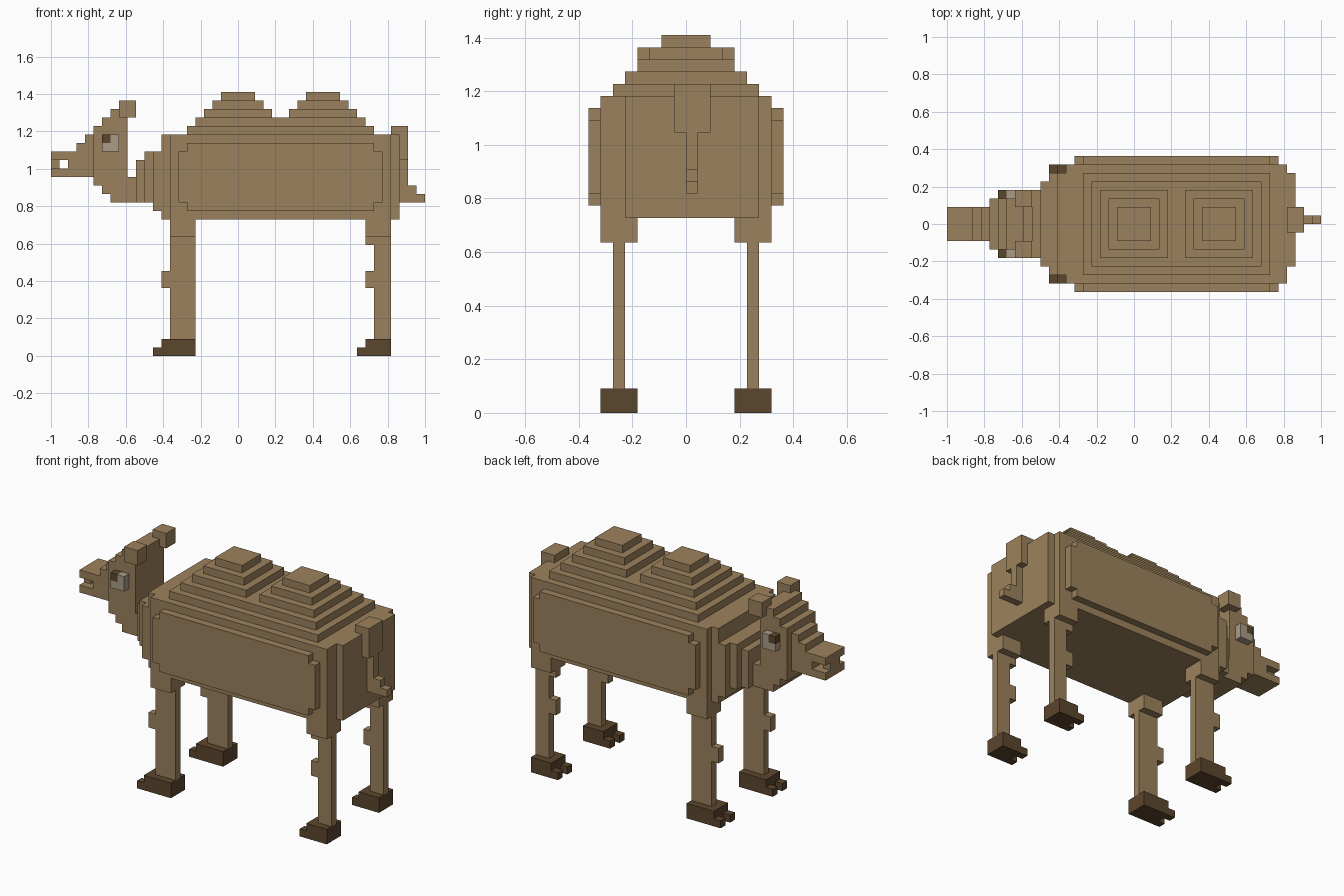
import bpy, bmesh

if "Cube" in bpy.data.objects:
    bpy.data.objects.remove(bpy.data.objects["Cube"])

U = 1 / 22  # one block of the grid


def material(name, rgb):
    m = bpy.data.materials.new(name)
    m.diffuse_color = (*rgb, 1)
    m.use_nodes = True
    m.node_tree.nodes["Principled BSDF"].inputs["Base Color"].default_value = m.diffuse_color
    return m


TAN = material("tan fur", (0.335, 0.222, 0.110))
DARK = material("dark brown", (0.105, 0.061, 0.026))
GREY = material("eye grey", (0.40, 0.33, 0.25))


def part(name, mat, boxes, mirror=False):
    """Blocky part from boxes (x0, x1, y0, y1, z0, z1) in grid units."""
    bm = bmesh.new()
    for x0, x1, y0, y1, z0, z1 in boxes:
        for s in ((1, -1) if mirror else (1,)):
            verts = bmesh.ops.create_cube(bm, size=1)["verts"]
            for v in verts:
                v.co = (((x0 + x1) / 2 + v.co.x * (x1 - x0)) * U,
                        (s * (y0 + y1) / 2 + v.co.y * (y1 - y0)) * U,
                        ((z0 + z1) / 2 + v.co.z * (z1 - z0)) * U)
    me = bpy.data.meshes.new(name)
    bm.to_mesh(me)
    bm.free()
    me.materials.append(mat)
    ob = bpy.data.objects.new(name, me)
    bpy.context.collection.objects.link(ob)
    return ob


# Trunk with stepped chest and rump
part("body", TAN, [
    (-8, 18, -7, 7, 16, 26),
    (-9, -8, -6, 6, 16, 26),
    (-10, -9, -6, 6, 17, 24),
    (-11, -10, -5, 5, 18, 24),
    (18, 19, -5, 6, 16, 26),
])
part("flanks", TAN, [(-6, 16, 7, 8, 17, 25), (-7, 17, 7, 8, 18, 24)], mirror=True)

# Back ridge and two stepped humps
part("back", TAN, [(-6, 16, -6, 6, 26, 27), (-5, 15, -5, 5, 27, 28)])
for name, cx in (("front_hump", 0), ("rear_hump", 10)):
    part(name, TAN, [(cx - r, cx + r, -r, r, 32 - r, 33 - r) for r in (4, 3, 2)])

# Tail
part("tail", TAN, [
    (18, 20, -1, 2, 26, 27),
    (19, 20, -1, 2, 23, 26),
    (19, 20, 0, 1, 18, 23),
    (20, 21, 0, 1, 18, 20),
    (21, 22, 0, 1, 18, 19),
])

# Legs: thigh, shin, knee bump, and hoof with two toes
for name, x0, x1, hoof in (("front", -8, -5, -9), ("hind", 16, 18, 15)):
    boxes = [(min(x0, x1 - 3), x1, 4, 7, 14, 16),
             (x0, x1, 5, 6, 2, 14),
             (x0 - 1, x0, 5, 6, 8, 10)]
    if name == "hind":
        boxes.append((15, 16, 5, 6, 13, 14))
    part(name + "_legs", TAN, boxes, mirror=True)
    part(name + "_hooves", DARK, [
        (hoof, x1, 4, 7, 0, 2),
        (hoof - 1, hoof, 4, 5, 0, 1),
        (hoof - 1, hoof, 6, 7, 0, 1),
    ], mirror=True)

# Curved neck
part("neck", TAN, [
    (-12, -11, -4, 4, 18, 23),
    (-15, -12, -3, 3, 18, 19),
    (-16, -12, -3, 3, 19, 20),
    (-17, -12, -3, 3, 20, 21),
])

# Head with stepped brow
part("head", TAN, [(-17 + i, -13, -3, 3, 20, 27 + i) for i in range(3)])

# Snout with open mouth
part("snout", TAN, [
    (-22, -17, -2, 2, 23, 24),
    (-22, -17, -2, 2, 21, 22),
    (-20, -17, -2, 2, 22, 23),
    (-22, -21, -1, 1, 22, 23),
    (-19, -17, -2, 2, 24, 25),
    (-18, -17, -2, 2, 25, 26),
])

# Ears and eyes
part("ears", TAN, [(-14, -12, 2, 4, 28, 30)], mirror=True)
part("eyes", GREY, [(-16, -14, 3, 4, 24, 25), (-15, -14, 3, 4, 25, 26)], mirror=True)
part("pupils", DARK, [(-16, -15, 3, 4, 25, 26)], mirror=True)
